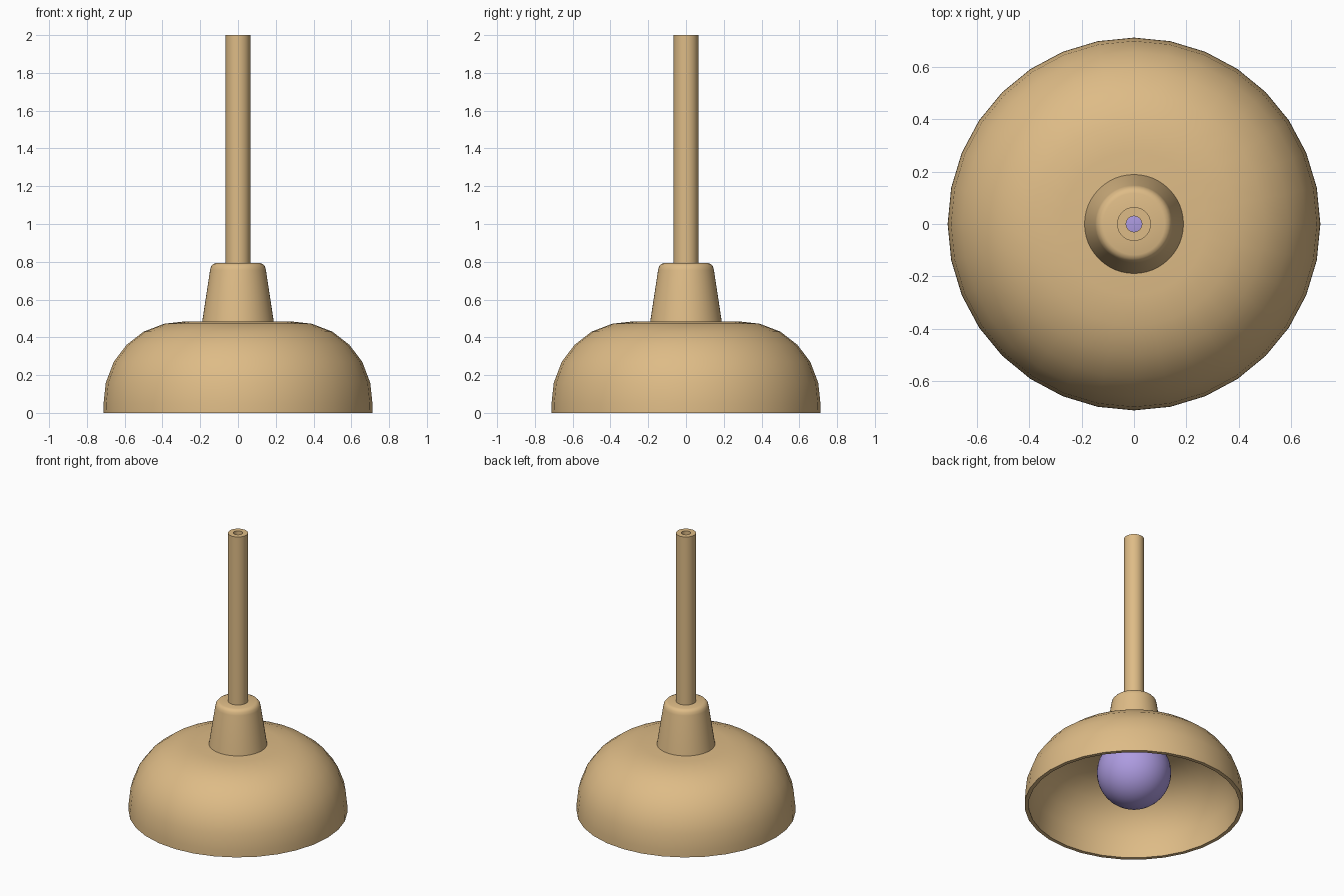
import bpy, bmesh, math

if "Cube" in bpy.data.objects:
    bpy.data.objects.remove(bpy.data.objects["Cube"])


def material(name, color):
    m = bpy.data.materials.new(name)
    m.diffuse_color = color
    m.use_nodes = True
    m.node_tree.nodes["Principled BSDF"].inputs["Base Color"].default_value = m.diffuse_color
    return m


tan = material("tan_metal", (0.73, 0.50, 0.24, 1))
violet = material("violet_glass", (0.42, 0.33, 0.75, 1))


def lathe(name, profile, steps, mat, closed=True):
    """Spin an (r, z) profile around z; closed profiles make hollow rings."""
    bm = bmesh.new()
    rings = []
    for r, z in profile:
        rings.append([bm.verts.new((r * math.cos(math.tau * i / steps),
                                    r * math.sin(math.tau * i / steps), z))
                      for i in range(steps)])
    n = len(rings)
    for k in range(n if closed else n - 1):
        a, b = rings[k], rings[(k + 1) % n]
        for i in range(steps):
            j = (i + 1) % steps
            bm.faces.new((a[i], a[j], b[j], b[i]))
    bmesh.ops.remove_doubles(bm, verts=bm.verts, dist=1e-5)
    bmesh.ops.recalc_face_normals(bm, faces=bm.faces)
    mesh = bpy.data.meshes.new(name)
    bm.to_mesh(mesh)
    bm.free()
    obj = bpy.data.objects.new(name, mesh)
    bpy.context.collection.objects.link(obj)
    mesh.materials.append(mat)
    bpy.ops.object.select_all(action='DESELECT')
    bpy.context.view_layer.objects.active = obj
    obj.select_set(True)
    bpy.ops.object.shade_smooth_by_angle(angle=math.radians(35))
    return obj


# Hollow dome shade with a thin wall and a cable opening at its centre
outer = [(0.713, 0), (0.712, 0.05), (0.70, 0.16), (0.658, 0.27), (0.59, 0.36),
         (0.50, 0.43), (0.39, 0.472), (0.275, 0.485), (0.03, 0.485)]
inner = [(0.03, 0.46), (0.27, 0.46), (0.381, 0.448), (0.487, 0.408), (0.572, 0.342),
         (0.636, 0.257), (0.675, 0.155), (0.686, 0.05), (0.687, 0)]
lathe("shade", outer + inner, 32, tan)

# Tapered collar with a rounded top edge
lathe("collar", [(0.03, 0.48), (0.19, 0.48), (0.148, 0.755), (0.143, 0.775),
                 (0.132, 0.788), (0.118, 0.793), (0.03, 0.793)], 48, tan)

# Hollow hanging stem
lathe("stem", [(0.03, 0.48), (0.065, 0.48), (0.065, 2), (0.03, 2)], 32, tan)

# Round bulb inside the shade
ball = [(0.242 * math.sin(math.pi * k / 20), 0.243 - 0.242 * math.cos(math.pi * k / 20))
        for k in range(21)]
lathe("bulb", ball, 40, violet, closed=False)
